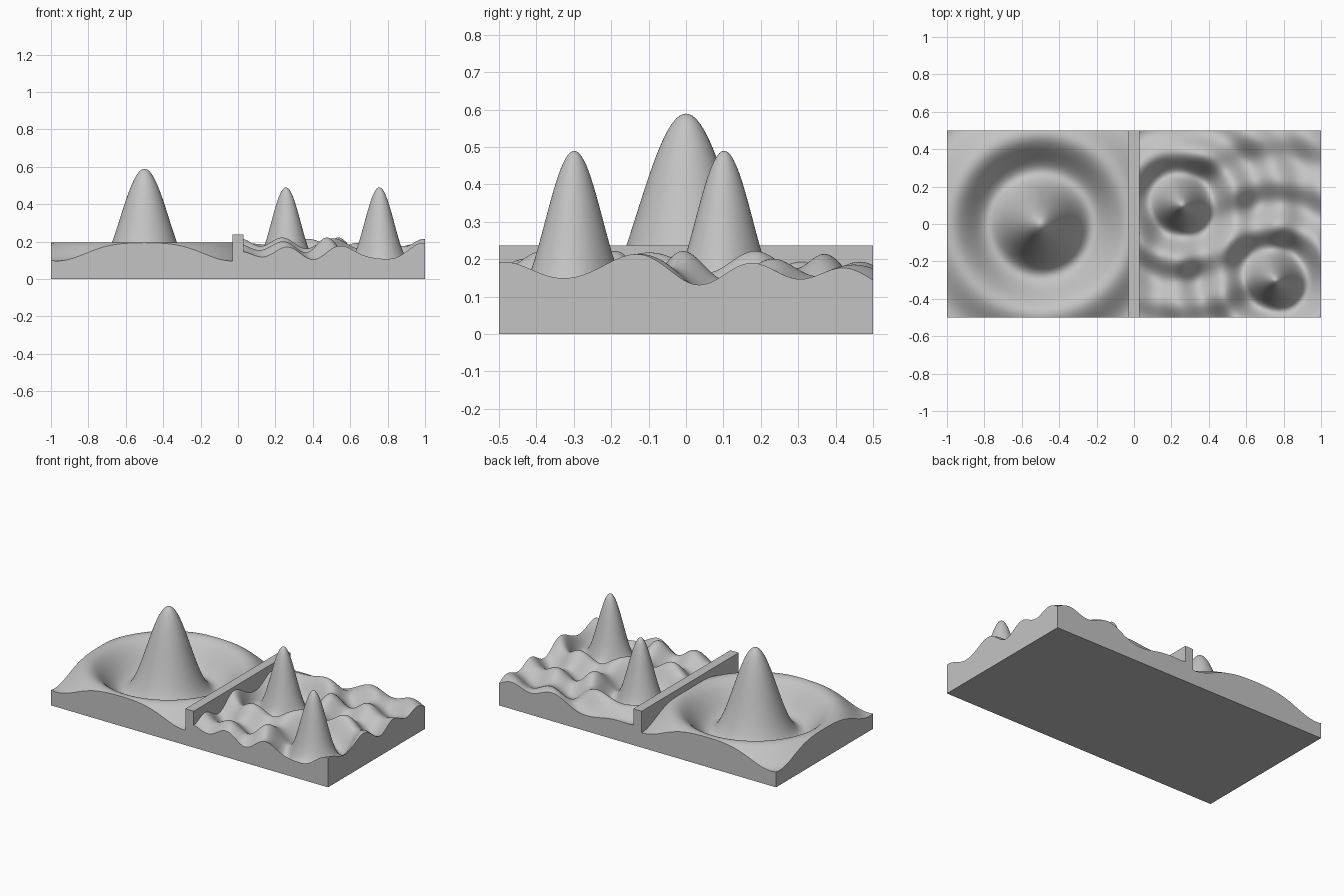
import bpy
import bmesh
from math import sin, hypot

cube = bpy.data.objects.get("Cube")
if cube:
    bpy.data.objects.remove(cube, do_unlink=True)

# Single grey material
grey = bpy.data.materials.new("plain_grey")
grey.use_nodes = True
colour = (0.55, 0.55, 0.55, 1)
grey.diffuse_color = colour
grey.node_tree.nodes["Principled BSDF"].inputs["Base Color"].default_value = colour

WALL = 0.03   # half thickness of the dividing wall
DEPTH = 0.5   # half depth of the whole slab


def add_object(name, bm):
    bmesh.ops.recalc_face_normals(bm, faces=bm.faces)
    mesh = bpy.data.meshes.new(name)
    bm.to_mesh(mesh)
    bm.free()
    mesh.materials.append(grey)
    obj = bpy.data.objects.new(name, mesh)
    bpy.context.collection.objects.link(obj)


def ripple(x, y, sources, base, height, freq):
    """Sum of damped circular waves spreading from each source."""
    z = base
    for cx, cy in sources:
        p = max(freq * hypot(x - cx, y - cy), 1e-5)
        z += height * sin(p) / p
    return z


def wave_block(name, x0, x1, steps, **wave):
    """Solid block with a rippled smooth top, flat sides and flat base."""
    bm = bmesh.new()
    bmesh.ops.create_grid(bm, x_segments=steps, y_segments=steps, size=0.5)
    for v in bm.verts:
        v.co.x = x0 + (v.co.x + 0.5) * (x1 - x0)
        v.co.y *= 2 * DEPTH
        v.co.z = ripple(v.co.x, v.co.y, **wave)
    for f in bm.faces:
        f.smooth = True
    # skirt down to the ground, with a crisp rim
    rim = [e for e in bm.edges if e.is_boundary]
    skirt = bmesh.ops.extrude_edge_only(bm, edges=rim)["geom"]
    for e in rim:
        e.smooth = False
    for item in skirt:
        if isinstance(item, bmesh.types.BMVert):
            item.co.z = 0
        elif isinstance(item, bmesh.types.BMFace):
            item.smooth = False
    bottom = [e for e in bm.edges if e.is_boundary]
    base = bmesh.ops.edgeloop_fill(bm, edges=bottom)["faces"]
    for f in base:
        f.smooth = False
    add_object(name, bm)


# Single wave on one side, two interfering waves on the other
wave_block("single_wave_block", -1, -WALL, 140,
           sources=[(-0.5, 0)], base=0.138, height=0.451, freq=16)
wave_block("double_wave_block", WALL, 1, 180,
           sources=[(0.255, 0.103), (0.757, -0.3)],
           base=0.15, height=0.36, freq=26.4)

# Dividing wall
wall_height = 0.237
bm = bmesh.new()
bmesh.ops.create_cube(bm, size=1)
for v in bm.verts:
    v.co.x *= 2 * WALL
    v.co.y *= 2 * DEPTH
    v.co.z = (v.co.z + 0.5) * wall_height
add_object("dividing_wall", bm)
